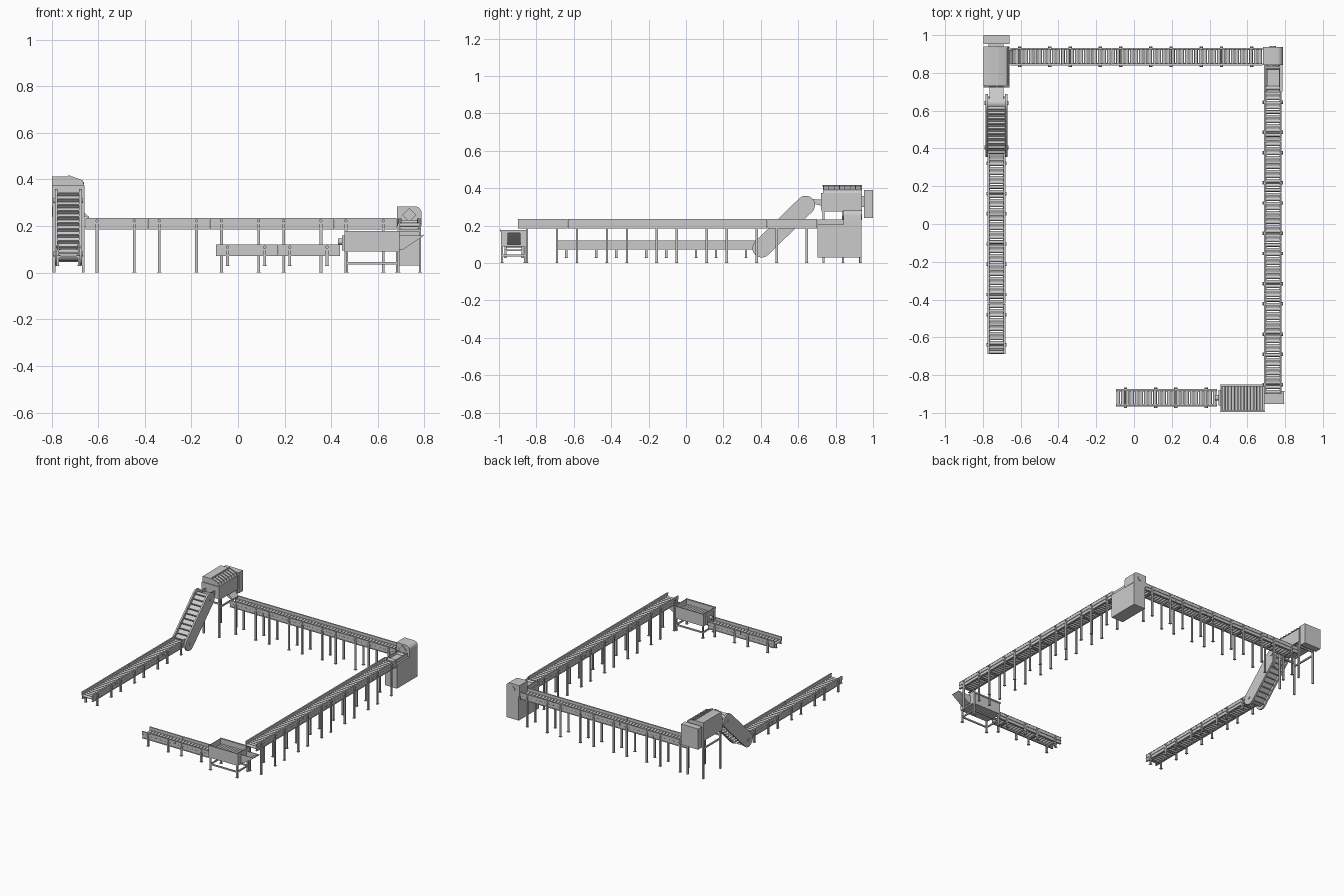
import bpy, bmesh, math
from mathutils import Matrix, Vector

if "Cube" in bpy.data.objects:
    bpy.data.objects.remove(bpy.data.objects["Cube"])


class Part:
    """Collects boxes, cylinders and prisms into one named object."""
    def __init__(self, name, mat=None):
        self.name, self.bm, self.mat = name, bmesh.new(), mat or Matrix()

    def box(self, x0, x1, y0, y1, z0, z1, rot=None):
        m = Matrix.Translation(((x0+x1)/2, (y0+y1)/2, (z0+z1)/2))
        if rot:
            m = m @ rot
        m = m @ Matrix.Diagonal((x1-x0, y1-y0, z1-z0, 1))
        bmesh.ops.create_cube(self.bm, size=1, matrix=m)
        return self

    def cyl(self, a, b, r, n=12):
        a, b = Vector(a), Vector(b)
        q = (b-a).to_track_quat('Z', 'Y').to_matrix().to_4x4()
        bmesh.ops.create_cone(self.bm, cap_ends=True, segments=n, radius1=r, radius2=r,
                              depth=(b-a).length, matrix=Matrix.Translation((a+b)/2) @ q)
        return self

    def prism(self, pts, a, b, axis='X'):
        f = (lambda p, t: (t, p[0], p[1])) if axis == 'X' else (lambda p, t: (p[0], t, p[1]))
        va, vb = [[self.bm.verts.new(f(p, t)) for p in pts] for t in (a, b)]
        self.bm.faces.new(va)
        self.bm.faces.new(vb[::-1])
        for i in range(len(pts)):
            j = (i+1) % len(pts)
            self.bm.faces.new((va[i], vb[i], vb[j], va[j]))
        return self

    def tub(self, x0, x1, y0, y1, z0, z1, t=0.005, floor=True):
        self.box(x0, x1, y0, y0+t, z0, z1).box(x0, x1, y1-t, y1, z0, z1)
        self.box(x0, x0+t, y0+t, y1-t, z0, z1).box(x1-t, x1, y0+t, y1-t, z0, z1)
        if floor:
            self.box(x0+t, x1-t, y0+t, y1-t, z0, z0+t)
        return self

    def done(self):
        bmesh.ops.recalc_face_normals(self.bm, faces=self.bm.faces)
        me = bpy.data.meshes.new(self.name)
        self.bm.to_mesh(me)
        self.bm.free()
        ob = bpy.data.objects.new(self.name, me)
        ob.matrix_world = self.mat
        bpy.context.collection.objects.link(ob)
        bpy.context.view_layer.objects.active = ob
        ob.select_set(True)
        bpy.ops.object.shade_smooth_by_angle(angle=math.radians(35))
        ob.select_set(False)


# Roller conveyors made of repeated modules, running along local +x
MOD, W = 0.267, 0.046


def conveyor(name, x, y, angle, modules, top, foot):
    m = Matrix.Translation((x, y, 0)) @ Matrix.Rotation(math.radians(angle), 4, 'Z')
    L, bot = MOD*modules, top-0.05
    rails, rollers, legs = Part(name+"_rails", m), Part(name+"_rollers", m), Part(name+"_legs", m)
    for i in range(modules):
        a, b = i*MOD+0.0008, (i+1)*MOD-0.0008
        for s in (-1, 1):
            def side(u, v, z0, z1):
                rails.box(a, b, min(s*u, s*v), max(s*u, s*v), z0, z1)
            side(W-0.006, W-0.003, bot, top)
            side(W-0.003, W, bot+0.028, top)
            side(W-0.012, W+0.001, bot, bot+0.004)
            side(W-0.012, W+0.001, bot+0.024, bot+0.028)
            side(W-0.009, W+0.001, top-0.004, top)
        for k in range(11):
            c = i*MOD+(k+0.5)*MOD/11
            rollers.cyl((c, -W+0.006, bot+0.02), (c, W-0.006, bot+0.02), 0.0095)
        for off in (0.05, 0.21):
            c = i*MOD+off
            for s in (-1, 1):
                legs.box(c-0.006, c+0.006, s*W-0.005, s*W+0.005, foot, bot+0.028)
                legs.box(c-0.009, c+0.009, s*W-0.008, s*W+0.008, foot, foot+0.003)
                legs.cyl((c, s*(W-0.002), top-0.012), (c, s*(W+0.007), top-0.012), 0.007, 8)
            legs.box(c-0.004, c+0.004, -W, W, bot-0.008, bot)
    for p in (rails, rollers, legs):
        p.done()


conveyor("left_conveyor", -0.728, -0.69, 90, 4, 0.122, 0.028)
conveyor("front_conveyor", -0.095, -0.92, 0, 2, 0.122, 0.028)
conveyor("back_conveyor", -0.655, 0.886, 0, 5, 0.235, 0)
conveyor("right_conveyor", 0.735, -0.9, 90, 6, 0.235, 0)

# Inclined slat elevator
y0, z0, y1, z1, R = 0.405, 0.08, 0.64, 0.31, 0.05
ang = math.atan2(z1-z0, y1-y0)
outline = [(y0+R*math.cos(ang+math.pi/2+math.pi*i/10), z0+R*math.sin(ang+math.pi/2+math.pi*i/10))
           for i in range(11)]
outline += [(y1+R*math.cos(ang-math.pi/2+math.pi*i/10), z1+R*math.sin(ang-math.pi/2+math.pi*i/10))
            for i in range(11)]
p = Part("elevator_side_plates")
for x in (-0.786, -0.682):
    p.prism(outline, x, x+0.012)
p.done()
p = Part("elevator_belt")
inner = [(y0+(q[0]-y0)*0.6, z0+(q[1]-z0)*0.6) for q in outline[:11]]
inner += [(y1+(q[0]-y1)*0.6, z1+(q[1]-z1)*0.6) for q in outline[11:]]
p.prism(inner, -0.774, -0.682).done()
p = Part("elevator_slats")
rot = Matrix.Rotation(ang, 4, 'X')
n = Vector((-math.sin(ang), math.cos(ang)))
for i in range(10):
    t = i/9
    for s in (-1, 1):
        cy, cz = y0+(y1-y0)*t+s*n[0]*0.037, z0+(z1-z0)*t+s*n[1]*0.037
        p.box(-0.774, -0.682, cy-0.003, cy+0.003, cz-0.009, cz+0.009, rot)
p.done()
p = Part("elevator_shafts")
for cy, cz in ((y0, z0), (y1, z1)):
    p.cyl((-0.791, cy, cz), (-0.665, cy, cz), 0.01)
p.done()

# Outlet chute between elevator and upper machine
p = Part("elevator_chute")
p.prism([(0.66, 0.325), (0.73, 0.305), (0.73, 0.311), (0.66, 0.331)], -0.764, -0.692)
for x in (-0.766, -0.694):
    p.prism([(0.68, 0.318), (0.73, 0.305), (0.73, 0.338), (0.68, 0.342)], x, x+0.004)
p.done()

# Upper machine with ribbed cover
p = Part("upper_machine_body")
p.tub(-0.797, -0.658, 0.722, 0.94, 0.285, 0.375)
p.prism([(-0.797, 0.37), (-0.658, 0.37), (-0.672, 0.392), (-0.725, 0.412), (-0.797, 0.412)], 0.732, 0.94, 'Y')
p.done()
p = Part("upper_machine_ribs")
for i in range(8):
    y = 0.735+i*0.0285
    p.prism([(-0.725, 0.405), (-0.672, 0.385), (-0.662, 0.37), (-0.658, 0.37), (-0.668, 0.397), (-0.725, 0.418)],
            y-0.002, y+0.002, 'Y')
p.box(-0.73, -0.722, 0.73, 0.942, 0.41, 0.418).done()
Part("upper_machine_back_cabinet").box(-0.797, -0.66, 0.952, 1.0, 0.24, 0.39).box(
    -0.77, -0.69, 0.94, 0.952, 0.3, 0.36).done()
p = Part("upper_machine_frame")
for x in (-0.79, -0.664):
    for y in (0.735, 0.93):
        p.box(x-0.006, x+0.006, y-0.006, y+0.006, 0, 0.287)
    p.box(x-0.005, x+0.005, 0.735, 0.93, 0.215, 0.225)
    p.box(x-0.006, x+0.006, 0.725, 0.94, 0.277, 0.287)
for y in (0.735, 0.93):
    p.box(-0.79, -0.664, y-0.005, y+0.005, 0.24, 0.25)
p.done()
Part("upper_machine_outlet").prism(
    [(-0.76, 0.285), (-0.66, 0.24), (-0.64, 0.235), (-0.64, 0.24), (-0.69, 0.287)], 0.85, 0.92, 'Y').done()

# Back right corner machine: cabinet, rounded hood, feed roller
Part("corner_cabinet").box(0.688, 0.786, 0.702, 0.937, 0.03, 0.205).done()
hood = [(0.682, 0.2), (0.788, 0.2)]
hood += [(0.758+0.03*math.cos(a*math.pi/12), 0.255+0.03*math.sin(a*math.pi/12)) for a in range(7)]
hood += [(0.682, 0.285)]
Part("corner_hood").prism(hood, 0.842, 0.937, 'Y').done()
p = Part("corner_hood_opening")
p.cyl((0.735, 0.834, 0.248), (0.735, 0.843, 0.248), 0.03, 4)
p.cyl((0.735, 0.937, 0.248), (0.735, 0.942, 0.248), 0.018, 12)
p.done()
p = Part("corner_feed_tray")
p.box(0.703, 0.767, 0.702, 0.842, 0.205, 0.215)
for x in (0.697, 0.768):
    p.box(x, x+0.005, 0.702, 0.842, 0.2, 0.232)
for y in (0.72, 0.83):
    p.cyl((0.7, y, 0.215), (0.77, y, 0.215), 0.011)
p.done()

# Front washing tub with roller bed, frame and chutes
p = Part("front_tub")
p.tub(0.458, 0.692, -0.99, -0.855, 0.09, 0.178)
for y in (-0.995, -0.855):
    p.box(0.456, 0.694, y, y+0.005, 0.17, 0.18)
p.done()
p = Part("front_tub_rollers")
for i in range(13):
    x = 0.474+i*0.0168
    p.cyl((x, -0.986, 0.135), (x, -0.859, 0.135), 0.008)
p.done()
p = Part("front_tub_frame")
for x in (0.468, 0.682):
    for y in (-0.983, -0.862):
        p.box(x-0.005, x+0.005, y-0.005, y+0.005, 0.0, 0.095)
        p.box(x-0.009, x+0.009, y-0.009, y+0.009, 0, 0.004)
    p.box(x-0.004, x+0.004, -0.983, -0.862, 0.036, 0.046)
for y in (-0.983, -0.862):
    p.box(0.468, 0.682, y-0.004, y+0.004, 0.036, 0.046)
p.done()
p = Part("front_tub_outlet_chute")
p.prism([(0.69, 0.1), (0.71, 0.1), (0.795, 0.158), (0.795, 0.163), (0.69, 0.107)], -0.952, -0.888, 'Y')
for y in (-0.954, -0.889):
    p.prism([(0.69, 0.1), (0.71, 0.1), (0.797, 0.16), (0.69, 0.16)], y, y+0.004, 'Y')
p.done()
p = Part("front_tub_inlet")
p.cyl((0.43, -0.92, 0.133), (0.46, -0.92, 0.133), 0.014)
p.box(0.447, 0.46, -0.96, -0.88, 0.095, 0.16)
p.done()
